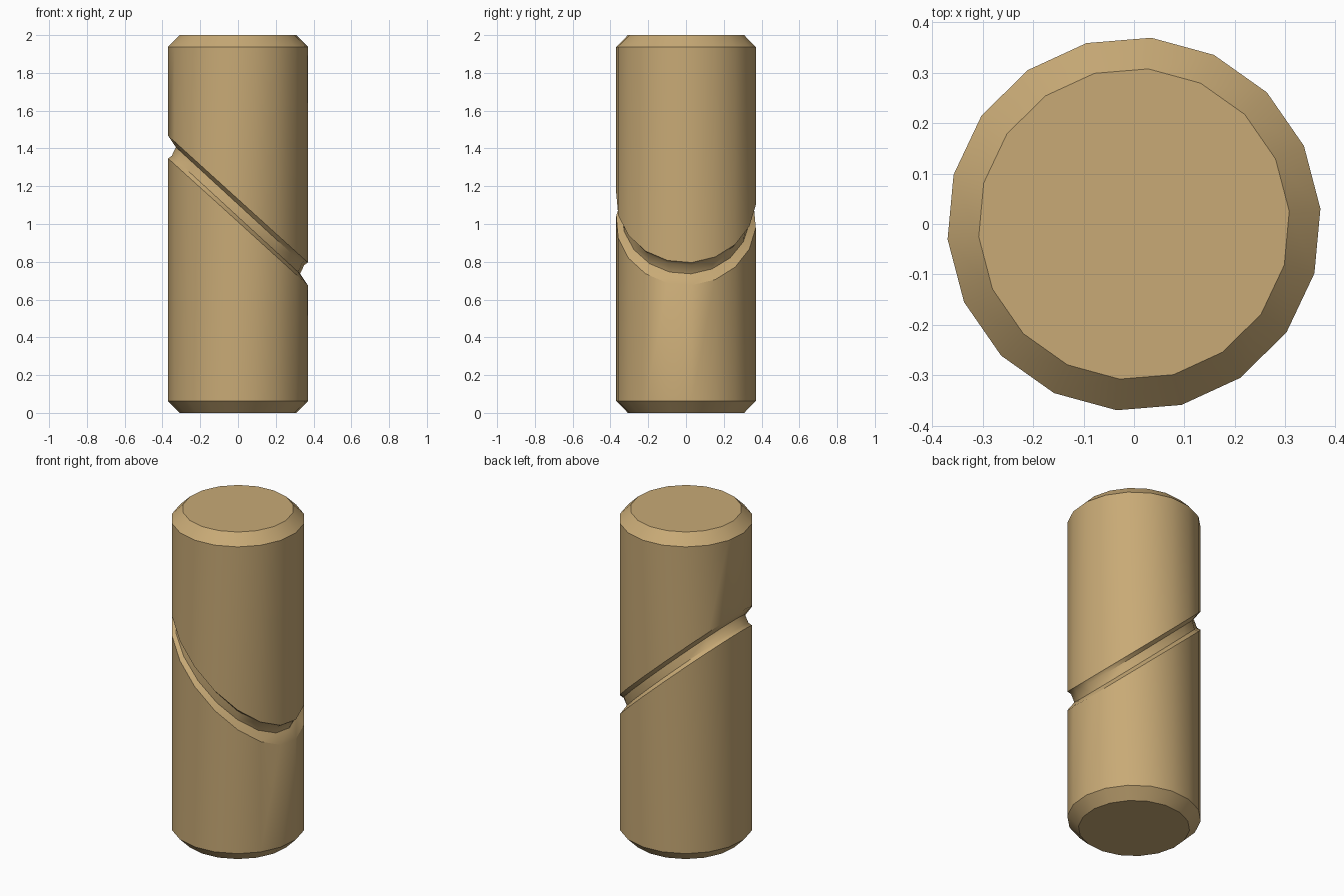
import bpy, bmesh, math

if "Cube" in bpy.data.objects:
    bpy.data.objects.remove(bpy.data.objects["Cube"])

SIDES, R = 18, 0.371
PHASE = math.radians(4.7)
MID, SLOPE = 1.0715, -0.907   # slanted groove plane: z = MID + SLOPE * x


def flat(r, z):
    """Level ring."""
    return lambda c: (r, z)


def slanted(r_left, off_left, r_right, off_right):
    """Slanted ring whose radius and offset vary from left (-x) to right (+x)."""
    def ring(c):
        t = (c + 1) / 2
        r = r_left + (r_right - r_left) * t
        off = off_left + (off_right - off_left) * t
        return r, MID + SLOPE * r * c + off
    return ring


# Rings from bottom to top: chamfer, lower body, groove, upper body, chamfer
rings = [
    flat(0.309, 0), flat(R, 0.062),
    slanted(R, -0.06, R, -0.06),
    slanted(0.352, -0.029, 0.330, -0.037),
    slanted(0.330, 0.037, 0.352, 0.029),
    slanted(R, 0.06, R, 0.06),
    flat(R, 1.938), flat(0.309, 2),
]

bm = bmesh.new()
loops = []
for ring in rings:
    loop = []
    for i in range(SIDES):
        a = PHASE + 2 * math.pi * i / SIDES
        r, z = ring(math.cos(a))
        loop.append(bm.verts.new((r * math.cos(a), r * math.sin(a), z)))
    loops.append(loop)
for low, high in zip(loops, loops[1:]):
    for i in range(SIDES):
        j = (i + 1) % SIDES
        bm.faces.new((low[i], low[j], high[j], high[i]))
bm.faces.new(loops[0][::-1])
bm.faces.new(loops[-1])

mesh = bpy.data.meshes.new("grooved_peg")
bm.to_mesh(mesh)
bm.free()
peg = bpy.data.objects.new("grooved_peg", mesh)
bpy.context.collection.objects.link(peg)

# Light wood colour
wood = bpy.data.materials.new("tan wood")
wood.diffuse_color = (0.578, 0.402, 0.181, 1)
wood.use_nodes = True
wood.node_tree.nodes["Principled BSDF"].inputs["Base Color"].default_value = wood.diffuse_color
mesh.materials.append(wood)

# Smooth sides, sharp chamfers
bpy.context.view_layer.objects.active = peg
peg.select_set(True)
bpy.ops.object.shade_smooth_by_angle(angle=math.radians(35))
